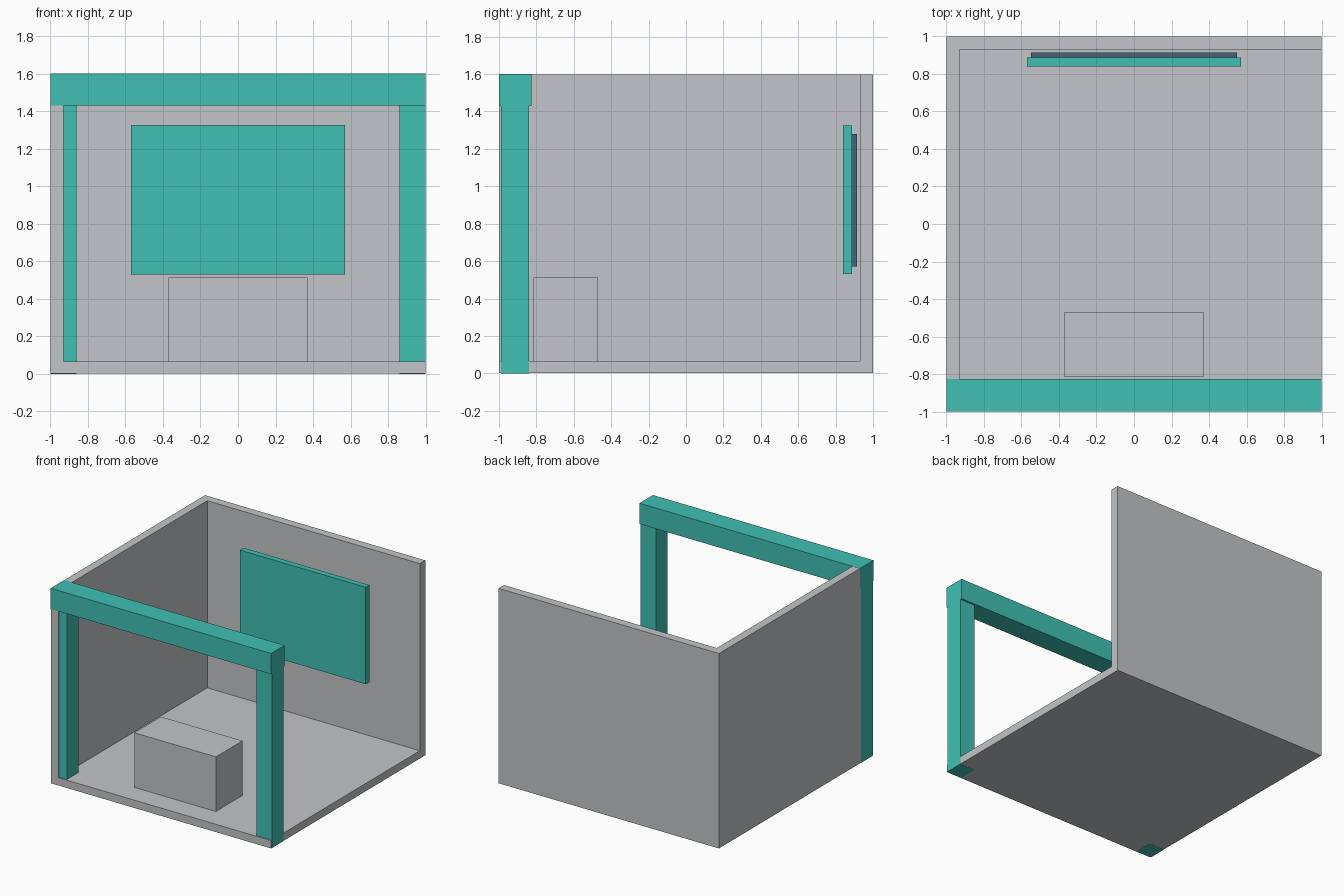
import bpy
import bmesh
from mathutils import Vector

old = bpy.data.objects.get("Cube")
if old:
    bpy.data.objects.remove(old, do_unlink=True)


def material(name, rgb):
    mat = bpy.data.materials.new(name)
    mat.use_nodes = True
    color = (*rgb, 1.0)
    mat.diffuse_color = color
    mat.node_tree.nodes["Principled BSDF"].inputs["Base Color"].default_value = color
    return mat


grey = material("light grey", (0.54, 0.56, 0.58))
teal = material("teal", (0.05, 0.53, 0.45))
slate = material("slate blue", (0.06, 0.13, 0.19))


def box(name, low, high, mat):
    """Flat-faced block between two opposite corners."""
    low, high = Vector(low), Vector(high)
    size = high - low
    bm = bmesh.new()
    bmesh.ops.create_cube(bm, size=1.0)
    bmesh.ops.scale(bm, vec=size, verts=bm.verts)
    mesh = bpy.data.meshes.new(name)
    bm.to_mesh(mesh)
    bm.free()
    mesh.materials.append(mat)
    obj = bpy.data.objects.new(name, mesh)
    obj.location = (low + high) / 2
    bpy.context.collection.objects.link(obj)
    return obj


# Overall sizes; the shell sits a hair inside the frame so faces never coincide
HALF = 1.0
TOP = 1.6
WALL = 0.07
FLOOR = 0.065
GAP = 0.001
edge = HALF - GAP

# Booth shell: floor, back wall and one side wall
box("floor", (-edge, -edge, GAP), (edge, HALF, FLOOR), grey)
box("back_wall", (-edge, HALF - WALL, FLOOR), (edge, HALF, TOP - GAP), grey)
box("side_wall", (-edge, -edge, FLOOR), (-HALF + WALL, HALF - WALL, TOP - GAP), grey)

# Front gateway: two posts under a beam
POST = 0.14
BEAM_BOTTOM = 1.43
for side, x in (("right", -HALF), ("left", HALF - POST)):
    box(side + "_post", (x, -0.99, 0), (x + POST, -0.84, BEAM_BOTTOM), teal)
box("top_beam", (-HALF, -HALF, BEAM_BOTTOM), (HALF, -0.825, TOP), teal)

# Wall display and its backing plate
box("display_panel", (-0.57, 0.84, 0.53), (0.57, 0.888, 1.325), teal)
box("display_backing", (-0.55, 0.888, 0.57), (0.55, 0.915, 1.28), slate)

# Reception counter
box("counter", (-0.37, -0.815, FLOOR), (0.37, -0.47, 0.513), grey)
